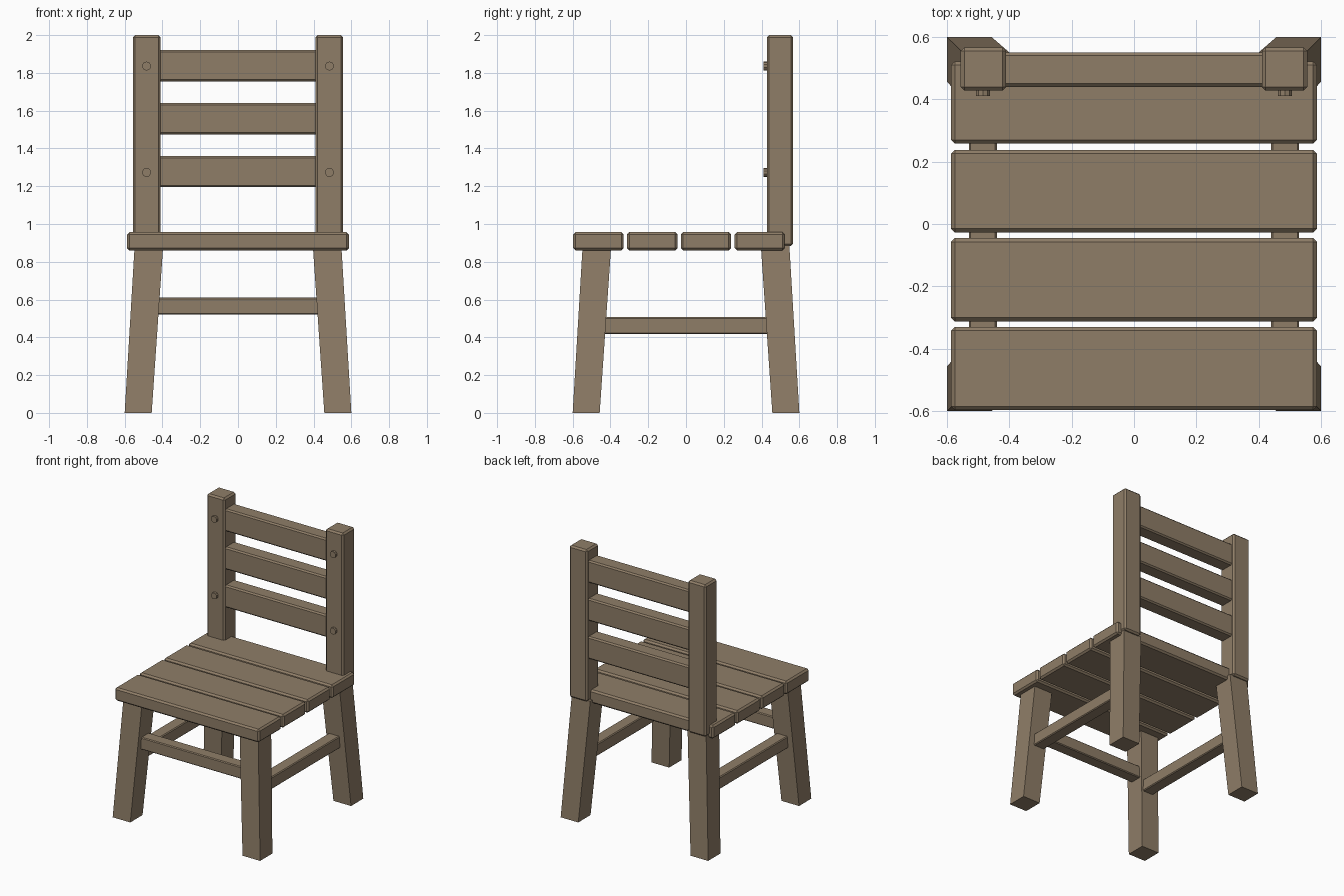
import bpy, bmesh, math
from mathutils import Matrix

if "Cube" in bpy.data.objects:
    bpy.data.objects.remove(bpy.data.objects["Cube"])

wood = bpy.data.materials.new("weathered brown wood")
wood.diffuse_color = (0.275, 0.207, 0.137, 1)
wood.use_nodes = True
wood.node_tree.nodes["Principled BSDF"].inputs["Base Color"].default_value = wood.diffuse_color


def finish(bm, name):
    bmesh.ops.recalc_face_normals(bm, faces=bm.faces)
    me = bpy.data.meshes.new(name)
    bm.to_mesh(me)
    bm.free()
    me.materials.append(wood)
    ob = bpy.data.objects.new(name, me)
    bpy.context.collection.objects.link(ob)
    return ob


def box(name, x, y, z, bevel=0.0):
    """Box from (min, max) ranges, with chamfered edges."""
    bm = bmesh.new()
    bmesh.ops.create_cube(bm, size=1)
    for v in bm.verts:
        v.co = [r[0] if c < 0 else r[1] for c, r in zip(v.co, (x, y, z))]
    if bevel:
        bmesh.ops.bevel(bm, geom=bm.edges[:], offset=bevel, segments=1, affect='EDGES')
    return finish(bm, name)


def leg(name, sx, sy):
    """Splayed leg, wider apart at the floor, cut level at both ends."""
    bm = bmesh.new()
    bmesh.ops.create_cube(bm, size=1)
    top_in, top_out = (0.396, 0.547)
    for v in bm.verts:
        up = v.co.z > 0
        lo, hi = (top_in, top_out) if up else (0.457, 0.6)
        v.co = (sx * (hi if v.co.x > 0 else lo),
                sy * (hi if v.co.y > 0 else lo), 0.888 if up else 0)
    return finish(bm, name)


def bolt(name, x, z):
    bm = bmesh.new()
    bmesh.ops.create_cone(bm, cap_ends=True, segments=10, radius1=0.024, radius2=0.024,
                          depth=0.04, matrix=Matrix.Translation((x, 0.43, z))
                          @ Matrix.Rotation(math.pi / 2, 4, 'X'))
    return finish(bm, name)


# seat planks
for i, y in enumerate([(-0.597, -0.33), (-0.312, -0.045), (-0.027, 0.238), (0.258, 0.522)]):
    box(f"seat_plank_{i + 1}", (-0.587, 0.587), y, (0.86, 0.957), 0.012)

# back slats
for i, z in enumerate((1.195, 1.475, 1.755)):
    box(f"back_slat_{i + 1}", (-0.45, 0.45), (0.44, 0.55), (z, z + 0.165), 0.01)

# legs, posts, side rungs and bolts on both sides
for side, s in (("left", -1), ("right", 1)):
    leg(f"front_leg_{side}", s, -1)
    leg(f"back_leg_{side}", s, 1)
    box(f"back_post_{side}", sorted((s * 0.41, s * 0.556)), (0.428, 0.567), (0.883, 2.0), 0.012)
    box(f"side_rung_{side}", sorted((s * 0.44, s * 0.53)), (-0.5, 0.5), (0.417, 0.507), 0.006)
    for n, z in (("lower", 1.273), ("upper", 1.836)):
        bolt(f"{n}_bolt_{side}", s * 0.484, z)

# front rung
box("front_rung", (-0.5, 0.5), (-0.53, -0.44), (0.52, 0.61), 0.006)
